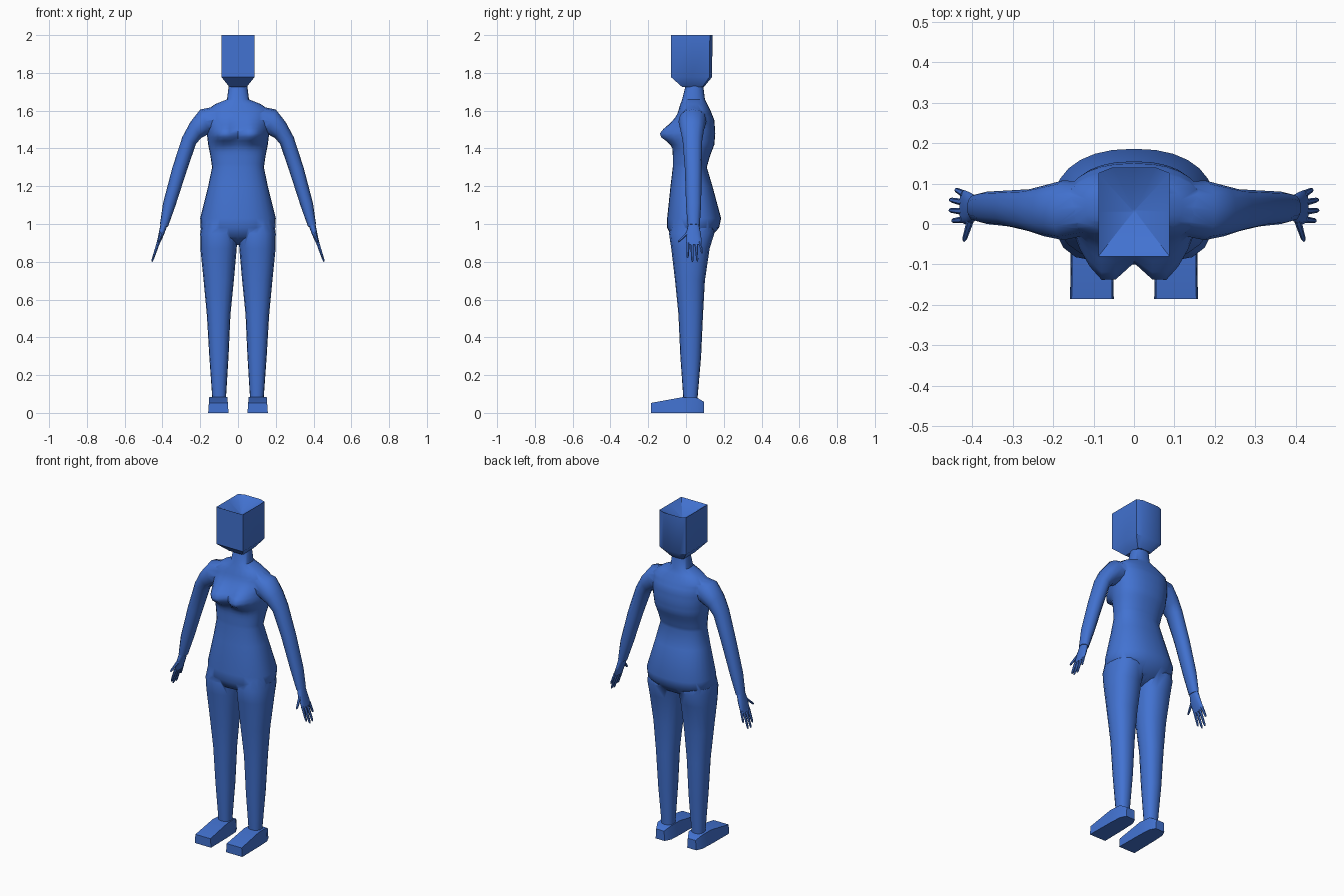
import bpy, bmesh, math
from mathutils import Vector

if "Cube" in bpy.data.objects:
    bpy.data.objects.remove(bpy.data.objects["Cube"])

blue = bpy.data.materials.new("matte blue")
blue.use_nodes = True
COLOUR = (0.055, 0.17, 0.64, 1)
blue.diffuse_color = COLOUR
blue.node_tree.nodes["Principled BSDF"].inputs["Base Color"].default_value = COLOUR


def make(name, rings_list):
    """Skin every list of rings into a closed tube, all in one object."""
    bm = bmesh.new()
    for rings in rings_list:
        loops = [[bm.verts.new(p) for p in ring] for ring in rings]
        n = len(loops[0])
        for a, b in zip(loops, loops[1:]):
            for i in range(n):
                bm.faces.new((a[i], a[(i + 1) % n], b[(i + 1) % n], b[i]))
        bm.faces.new(loops[0][::-1])
        bm.faces.new(loops[-1])
    bmesh.ops.recalc_face_normals(bm, faces=bm.faces)
    mesh = bpy.data.meshes.new(name)
    bm.to_mesh(mesh)
    bm.free()
    mesh.materials.append(blue)
    obj = bpy.data.objects.new(name, mesh)
    bpy.context.collection.objects.link(obj)
    return obj


def circle(n, power):
    """Unit superellipse as pairs."""
    out = []
    for i in range(n):
        a = math.tau * i / n
        c, s = math.cos(a), math.sin(a)
        out.append((math.copysign(abs(c) ** (2 / power), c),
                    math.copysign(abs(s) ** (2 / power), s)))
    return out


def flat_ring(z, x0, x1, y0, y1, n=20, power=2.3):
    return [Vector(((x0 + x1) / 2 + (x1 - x0) / 2 * c, (y0 + y1) / 2 + (y1 - y0) / 2 * s, z))
            for c, s in circle(n, power)]


def limb_ring(outer, inner, y0, y1, n=12, power=2.2):
    """Ring spanning an outer and an inner (x, z) point."""
    o, i = Vector((outer[0], 0, outer[1])), Vector((inner[0], 0, inner[1]))
    return [(o + i) / 2 + (o - i) / 2 * c + Vector((0, (y0 + y1) / 2 + (y1 - y0) / 2 * s, 0))
            for c, s in circle(n, power)]


def rod(p0, p1, r0, r1, n=6):
    """Tapered finger with a narrowed tip."""
    p0, p1 = Vector(p0), Vector(p1)
    q = (p1 - p0).to_track_quat('Z', 'Y')
    return [[p0.lerp(p1, t) + q @ Vector((r * c, r * s, 0)) for c, s in circle(n, 2)]
            for t, r in ((0, r0), (0.9, r1), (1, r1 * 0.5))]


def flip(rings, side):
    return [[Vector((p[0] * side, p[1], p[2])) for p in ring] for ring in rings]


def smooth(obj, angle):
    bpy.ops.object.select_all(action='DESELECT')
    obj.select_set(True)
    bpy.context.view_layer.objects.active = obj
    bpy.ops.object.shade_smooth_by_angle(angle=math.radians(angle))


# Torso and neck: height, half width, front, back
profile = [
    (0.89, 0.05, 0.0, 0.06), (0.93, 0.15, -0.075, 0.13), (0.98, 0.198, -0.1, 0.175),
    (1.03, 0.2, -0.1, 0.186), (1.2, 0.158, -0.082, 0.14), (1.3, 0.137, -0.07, 0.11),
    (1.36, 0.146, -0.07, 0.127), (1.42, 0.158, -0.07, 0.15), (1.48, 0.165, -0.065, 0.155),
    (1.55, 0.17, -0.055, 0.15), (1.6, 0.17, -0.04, 0.13), (1.635, 0.12, -0.03, 0.112),
    (1.66, 0.058, -0.02, 0.1), (1.74, 0.048, 0.0, 0.09)]
torso_rings = []
for a, b in zip(profile, profile[1:]):
    steps = 3 if 1.3 <= a[0] < 1.6 else 1
    for k in range(steps):
        z, w, f, r = (u + (v - u) * k / steps for u, v in zip(a, b))
        torso_rings.append(flat_ring(z, -w, w, f, r, 28))
torso_rings.append(flat_ring(profile[-1][0], -0.048, 0.048, 0.0, 0.09, 28))

# Bust swells the front of the torso
for ring in torso_rings:
    for p in ring:
        if p.y < 0.02:
            spread = 0.06 if p.z > 1.48 else 0.045
            swell = math.exp(-((abs(p.x) - 0.07) / 0.07) ** 2 - ((p.z - 1.475) / spread) ** 2)
            p.y -= 0.085 * swell * min(1, (0.02 - p.y) / 0.05)
body = make("body", [torso_rings])

# Legs and arms, fused into the body
leg = [flat_ring(*r, n=16) for r in (
    (0.05, 0.063, 0.137, -0.012, 0.06), (0.09, 0.063, 0.137, -0.015, 0.062),
    (0.3, 0.05, 0.152, -0.03, 0.08), (0.52, 0.04, 0.165, -0.04, 0.09),
    (0.7, 0.022, 0.182, -0.058, 0.1), (0.87, 0.007, 0.199, -0.078, 0.125),
    (0.95, 0.003, 0.2, -0.09, 0.15), (1.02, 0.02, 0.19, -0.07, 0.14))]
arm = [limb_ring(*r) for r in (
    ((0.08, 1.63), (0.08, 1.5), -0.02, 0.1), ((0.2, 1.606), (0.15, 1.48), -0.04, 0.108),
    ((0.252, 1.54), (0.195, 1.455), -0.03, 0.095), ((0.295, 1.46), (0.222, 1.425), -0.018, 0.086),
    ((0.347, 1.3), (0.272, 1.28), -0.006, 0.083), ((0.397, 1.11), (0.33, 1.1), 0.0, 0.08),
    ((0.413, 1.0), (0.371, 0.985), 0.008, 0.073))]
for side in (1, -1):
    for limb in (leg, arm):
        part = make("limb", [flip(limb, side)])
        mod = body.modifiers.new("fuse", 'BOOLEAN')
        mod.operation, mod.solver, mod.object = 'UNION', 'EXACT', part
        graph = bpy.context.evaluated_depsgraph_get()
        fused = bpy.data.meshes.new_from_object(body.evaluated_get(graph))
        body.modifiers.clear()
        body.data = fused
        bpy.data.objects.remove(part)
smooth(body, 50)

# Head: squared block with bevelled back corners, tapered jaw and sunken crown
def head_ring(z, w, f, r, bevel):
    return [(0, f, z), (w, f, z), (w, (f + r) / 2, z), (w, r - bevel * 0.4, z), (w - bevel, r, z),
            (0, r, z), (bevel - w, r, z), (-w, r - bevel * 0.4, z), (-w, (f + r) / 2, z), (-w, f, z)]


head = make("head", [[head_ring(1.725, 0.045, -0.02, 0.095, 0.02),
                      head_ring(1.778, 0.088, -0.08, 0.138, 0.035),
                      head_ring(2.0, 0.088, -0.08, 0.14, 0.035),
                      head_ring(1.94, 0.004, 0.028, 0.036, 0.001)]])
smooth(head, 40)


# Hands: thin palm, four fingers and a thumb
def on_hand(y, z):
    return (0.392 + (0.99 - z) * 0.335, y, z)


palm = [limb_ring((x + t, z + t * 0.3), (x - t, z - t * 0.3), y0, y1) for x, z, t, y0, y1 in (
    (0.391, 1.0, 0.018, 0.012, 0.068), (0.405, 0.95, 0.014, 0.0, 0.078),
    (0.42, 0.905, 0.009, 0.0, 0.084), (0.425, 0.89, 0.007, 0.004, 0.08))]
fingers = [((0.011, 0.9), (0.008, 0.82)), ((0.031, 0.9), (0.034, 0.8)),
           ((0.053, 0.9), (0.06, 0.803)), ((0.074, 0.905), (0.085, 0.845)),
           ((0.012, 0.955), (-0.042, 0.905))]
# Feet: wedge blocks narrowing at the heel
foot = [[(x0, y, 0), (x1, y, 0), (x1 - 0.004, y, z), (x0 + 0.004, y, z)] for y, x0, x1, z in (
    (-0.185, 0.05, 0.158, 0.053), (-0.02, 0.052, 0.156, 0.083),
    (0.06, 0.056, 0.152, 0.08), (0.096, 0.075, 0.135, 0.058))]
for side, label in ((1, "left"), (-1, "right")):
    digits = [rod(on_hand(*a), on_hand(*b), 0.009, 0.006) for a, b in fingers]
    smooth(make(label + "_hand", [flip(r, side) for r in [palm] + digits]), 50)
    smooth(make(label + "_foot", [flip(foot, side)]), 30)
